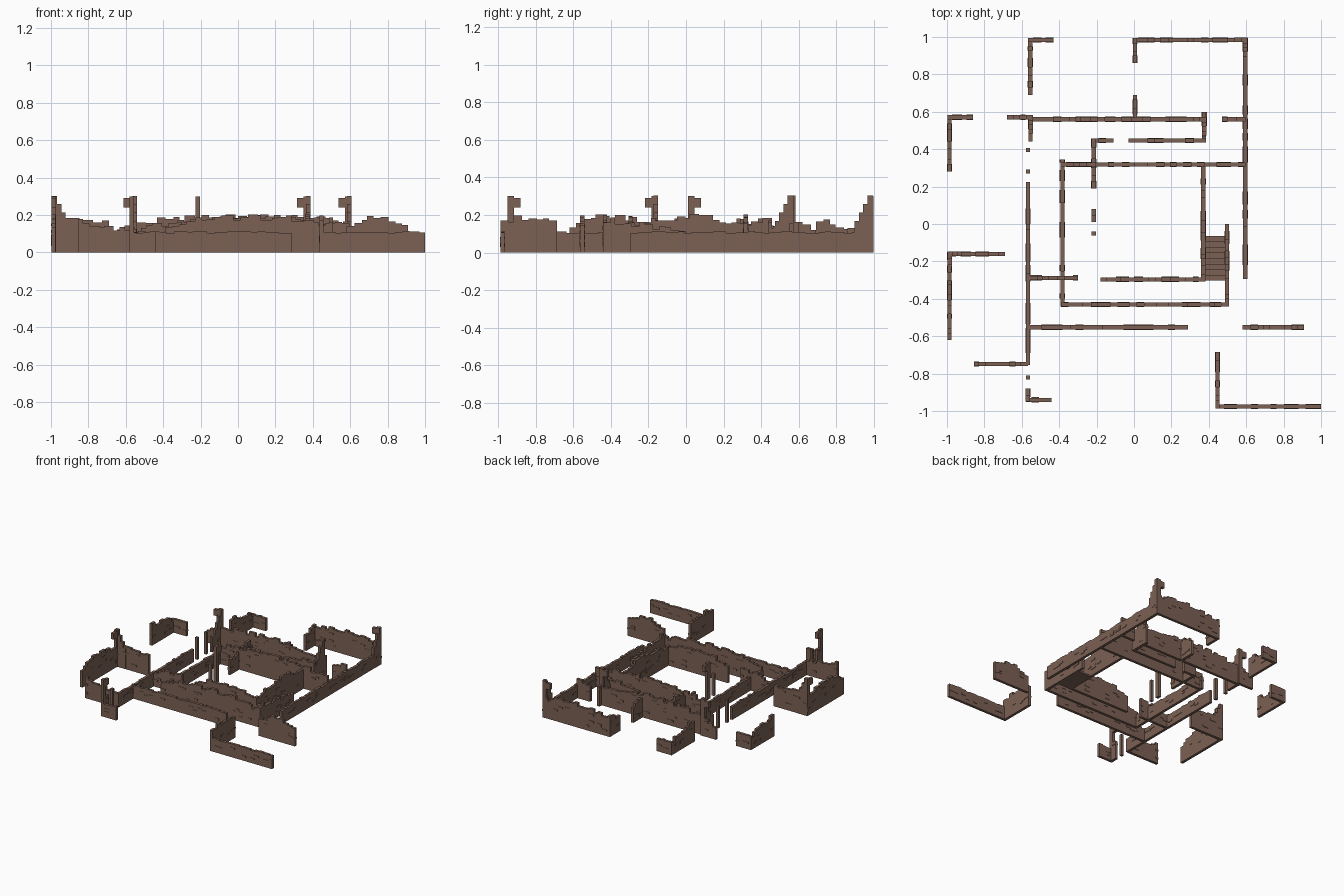
import bpy, bmesh, random
from mathutils import Vector

if "Cube" in bpy.data.objects:
    bpy.data.objects.remove(bpy.data.objects["Cube"])

random.seed(7)
T = 0.022                                   # wall thickness
WEST, EAST, NORTH, SOUTH = -.567, .595, .56, -.552
mat = bpy.data.materials.new("brown_stone")
mat.diffuse_color = (0.2, 0.12, 0.09, 1)
mat.use_nodes = True
mat.node_tree.nodes["Principled BSDF"].inputs["Base Color"].default_value = mat.diffuse_color

# height rules along a wall, t = 0..1 from its start
RULES = {
    "low": lambda t: .108,
    "high": lambda t: .19 - .18 * (t - .5) ** 2,
    "fall": lambda t: .18 - .075 * t,
    "rise": lambda t: .105 + .075 * t,
}


def finish(name, bm):
    bmesh.ops.recalc_face_normals(bm, faces=bm.faces)
    me = bpy.data.meshes.new(name)
    bm.to_mesh(me)
    bm.free()
    me.materials.append(mat)
    bpy.context.collection.objects.link(bpy.data.objects.new(name, me))


def box(bm, axis, c, w, u0, u1, z0, z1):
    """Box from u0 to u1 along the axis, half-width w around offset c."""
    u0, u1 = sorted((u0, u1))
    for v in bmesh.ops.create_cube(bm, size=1)["verts"]:
        u = u0 if v.co.x < 0 else u1
        o = c + (w if v.co.y > 0 else -w)
        z = z0 if v.co.z < 0 else z1
        v.co = (u, o, z) if axis == "x" else (o, u, z)


def wall(name, axis, c, start, end, rule):
    """Ruined wall with a broken stepped top and protruding bricks."""
    jitter = .006 if rule == "low" else .017
    height = RULES[rule]
    n = max(2, round(abs(end - start) / .037))
    cuts = [start + (end - start) * (i + random.uniform(-.3, .3) * (0 < i < n)) / n
            for i in range(n + 1)]
    prof = [(start, 0)]
    for i in range(n):
        h = height((i + .5) / n) + random.uniform(-jitter, jitter)
        prof += [(cuts[i], h), (cuts[i + 1], h)]
    prof.append((end, 0))
    bm = bmesh.new()
    pts = [(u, c - T / 2, z) if axis == "x" else (c - T / 2, u, z) for u, z in prof]
    f = bm.faces.new([bm.verts.new(p) for p in pts])
    ext = bmesh.ops.extrude_face_region(bm, geom=[f])["geom"]
    bmesh.ops.translate(bm, vec=Vector((0, T, 0) if axis == "x" else (T, 0, 0)),
                        verts=[g for g in ext if isinstance(g, bmesh.types.BMVert)])
    for _ in range(int(n * .6)):
        i = random.randrange(n)
        z = random.uniform(.03, height((i + .5) / n) - .035)
        box(bm, axis, c, T / 2 + .003, cuts[i], cuts[i + 1], z, z + .014)
    finish(name, bm)


def corner(name, x, y, x_end, y_end, x_rule, y_rule):
    """Two walls that meet at (x, y)."""
    sx, sy = (1 if x_end > x else -1), (1 if y_end > y else -1)
    wall(name + "_along_x", "x", y, x - sx * T / 2, x_end, x_rule)
    wall(name + "_along_y", "y", x, y - sy * T / 2, y_end, y_rule)


def tower(name, axis, c, u, sign, overhang):
    """Tall remnant: stepped down along the wall, or with an overhanging top."""
    bm = bmesh.new()
    w = T / 2 + .001
    if overhang:
        box(bm, axis, c, w, u, u + sign * .035, 0, .3)
        box(bm, axis, c, w, u, u + sign * .07, .24, .29)
    else:
        for i in range(4):
            box(bm, axis, c, w, u, u + sign * (.03 + .023 * i), 0, .303 - .045 * i)
    finish(name, bm)


def tall_corner(name, x, y, sx, sy, overhang_x):
    tower(name + "_x", "x", y, x - sx * T / 2, sx, overhang_x)
    tower(name + "_y", "y", x, y - sy * T / 2, sy, not overhang_x)


# back rooms
corner("back_left_room", -.555, .984, -.43, .69, "low", "rise")
corner("back_right_room", EAST, .984, -.005, -.295, "high", "low")
wall("back_room_side_north", "y", .005, .995, .86, "fall")
wall("back_room_side_south", "y", .005, NORTH, .69, "fall")

# outer enclosure
wall("west_wall", "y", WEST, -.755, .225, "low")
wall("west_wall_stub", "y", -.553, .44, .58, "rise")
wall("north_wall", "x", NORTH, WEST, .38, "high")
wall("north_wall_end", "x", NORTH, .47, EAST, "rise")
wall("north_link_wall", "x", .571, -.68, -.55, "rise")
wall("south_wall", "x", SOUTH, WEST, .29, "low")
wall("south_wall_end", "x", SOUTH, .58, .91, "high")

# passage and inner court
corner("passage_east", .375, .446, -.03, .6, "fall", "rise")
corner("passage_west", -.215, .446, -.11, .19, "fall", "fall")
corner("court_northwest", -.383, .318, EAST, -.44, "high", "low")
wall("court_west_end", "y", -.383, .318, .345, "low")
corner("court_southeast", .37, -.296, -.18, .32, "high", "high")
wall("court_south_stub", "x", -.288, WEST, -.3, "rise")
corner("stair_enclosure", .497, -.43, -.39, 0, "high", "fall")

# detached ruins around the outside
corner("northwest_ruin", -.986, .571, -.86, .28, "low", "rise")
corner("west_ruin", -.986, -.16, -.69, -.62, "high", "high")
corner("southwest_ruin", WEST, -.94, -.44, -.88, "low", "rise")
corner("southeast_ruin", .447, -.976, 1, -.685, "low", "high")
wall("southwest_wall", "x", -.748, -.855, WEST, "fall")

# tall surviving corners and pillar
tall_corner("west_tall_corner", -.986, -.16, 1, -1, False)
tall_corner("link_tall_corner", -.553, .571, -1, -1, True)
tall_corner("passage_tall_corner", .375, NORTH, -1, -1, True)
tall_corner("northeast_tall_corner", EAST, .984, -1, -1, True)
tower("southwest_tall_end", "y", WEST, -.95, 1, True)
tower("broken_pillar", "y", -.215, .01, 1, True)

# lone pillars left from fallen walls
for i, (x, y) in enumerate([(WEST, .395), (WEST, .28), (WEST, -.82), (-.215, -.05)]):
    bm = bmesh.new()
    box(bm, "x", y, .011, x - .011, x + .011, 0, .18)
    finish(f"lone_pillar_{i + 1}", bm)

# stair between the court and its outer wall
bm = bmesh.new()
for i in range(8):
    box(bm, "y", .43, .066, -.303, -.063 - .03 * i, 0, .0125 * (i + 1))
finish("stairs", bm)
